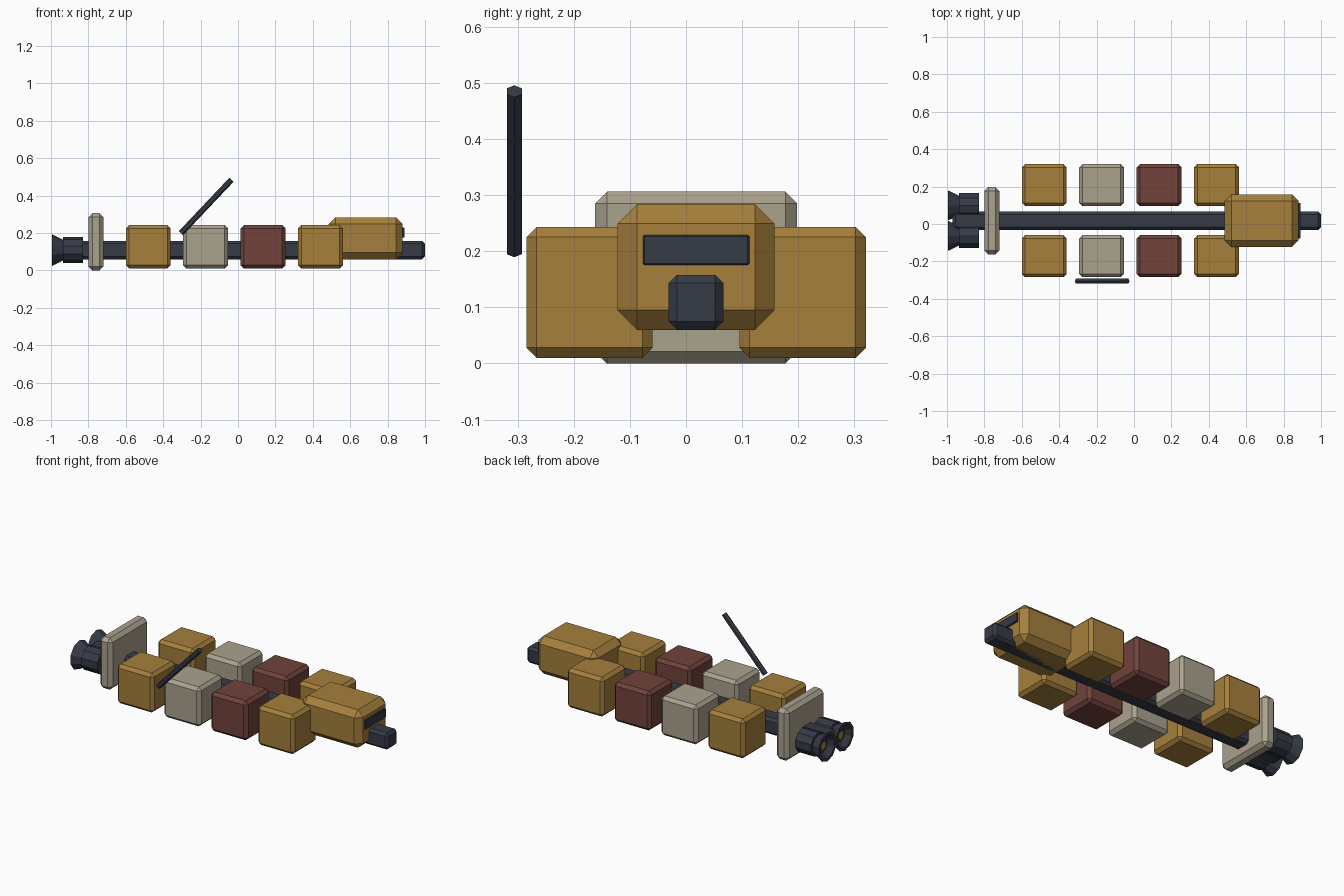
import bpy, bmesh, math
from mathutils import Matrix, Vector

if "Cube" in bpy.data.objects:
    bpy.data.objects.remove(bpy.data.objects["Cube"])


def material(name, rgb):
    m = bpy.data.materials.new(name)
    m.diffuse_color = (*rgb, 1)
    m.use_nodes = True
    m.node_tree.nodes["Principled BSDF"].inputs["Base Color"].default_value = m.diffuse_color
    return m


GOLD = material("ochre", (0.38, 0.215, 0.045))
CREAM = material("cream", (0.40, 0.36, 0.27))
RED = material("maroon", (0.165, 0.056, 0.046))
DARK = material("dark slate", (0.036, 0.043, 0.062))

MID = 0.018  # y of the ship's centre line


def finish(bm, name, mat):
    bmesh.ops.recalc_face_normals(bm, faces=bm.faces)
    me = bpy.data.meshes.new(name)
    bm.to_mesh(me)
    bm.free()
    me.materials.append(mat)
    ob = bpy.data.objects.new(name, me)
    bpy.context.collection.objects.link(ob)
    return ob


def box(name, mat, lo, hi, bevel):
    """Box between two corners with single-step chamfered edges."""
    lo, hi = Vector(lo), Vector(hi)
    bm = bmesh.new()
    bmesh.ops.create_cube(bm, size=1)
    for v in bm.verts:
        v.co = (lo + hi) / 2 + v.co * (hi - lo)
    bmesh.ops.bevel(bm, geom=bm.edges[:], offset=bevel, segments=1,
                    profile=0.5, affect='EDGES')
    return finish(bm, name, mat)


def lathe(name, mat, profile, sides, matrix):
    """Revolve (height, radius) points around local z, capped at both ends."""
    bm = bmesh.new()
    rings = []
    for h, r in profile:
        rings.append([bm.verts.new((r * math.cos(math.tau * i / sides),
                                    r * math.sin(math.tau * i / sides), h))
                      for i in range(sides)])
    for a, b in zip(rings, rings[1:]):
        for i in range(sides):
            j = (i + 1) % sides
            bm.faces.new((a[i], a[j], b[j], b[i]))
    bm.faces.new(rings[0])
    bm.faces.new(rings[-1])
    bm.transform(matrix)
    return finish(bm, name, mat)


# Central spine
box("spine", DARK, (-0.97, MID - 0.049, 0.06), (1.0, MID + 0.049, 0.158), 0.015)

# Cargo containers, one pair per bay
for i, mat in enumerate((GOLD, CREAM, RED, GOLD)):
    x = -0.48 + 0.307 * i
    for side, tag in ((-1, "right"), (1, "left")):
        y = MID + side * 0.19
        box(f"container_{tag}_{i + 1}", mat, (x - 0.12, y - 0.1125, 0.01),
            (x + 0.12, y + 0.1125, 0.243), 0.018)

# Cockpit and its window
box("cockpit", GOLD, (0.485, MID - 0.14, 0.06), (0.88, MID + 0.14, 0.284), 0.035)
box("cockpit_window", DARK, (0.87, MID - 0.095, 0.175), (0.89, MID + 0.095, 0.229), 0.003)

# Rear shield plate
box("shield_plate", CREAM, (-0.80, MID - 0.18, 0.0), (-0.72, MID + 0.18, 0.306), 0.021)

# Twin engines: drum, flared bell and glowing core, pointing along -x
for side, tag in ((-1, "right"), (1, "left")):
    to_rear = (Matrix.Translation((0, MID + side * 0.081, 0.109))
               @ Matrix.Rotation(-math.pi / 2, 4, 'Y'))
    lathe(f"engine_{tag}", DARK, [(0.83, 0.07), (0.935, 0.07)], 10, to_rear)
    lathe(f"bell_{tag}", DARK, [(0.925, 0.05), (0.995, 0.085), (0.995, 0.068),
                                (0.965, 0.04)], 10, to_rear)
    lathe(f"engine_core_{tag}", GOLD, [(0.96, 0.022), (0.968, 0.022)], 10, to_rear)

# Slanted antenna beside the containers
start, end = Vector((-0.305, -0.306, 0.2)), Vector((-0.035, -0.306, 0.485))
tilt = math.atan2(end.x - start.x, end.z - start.z)
lathe("antenna", DARK, [(0, 0.0155), ((end - start).length, 0.0155)], 6,
      Matrix.Translation(start) @ Matrix.Rotation(tilt, 4, 'Y'))
